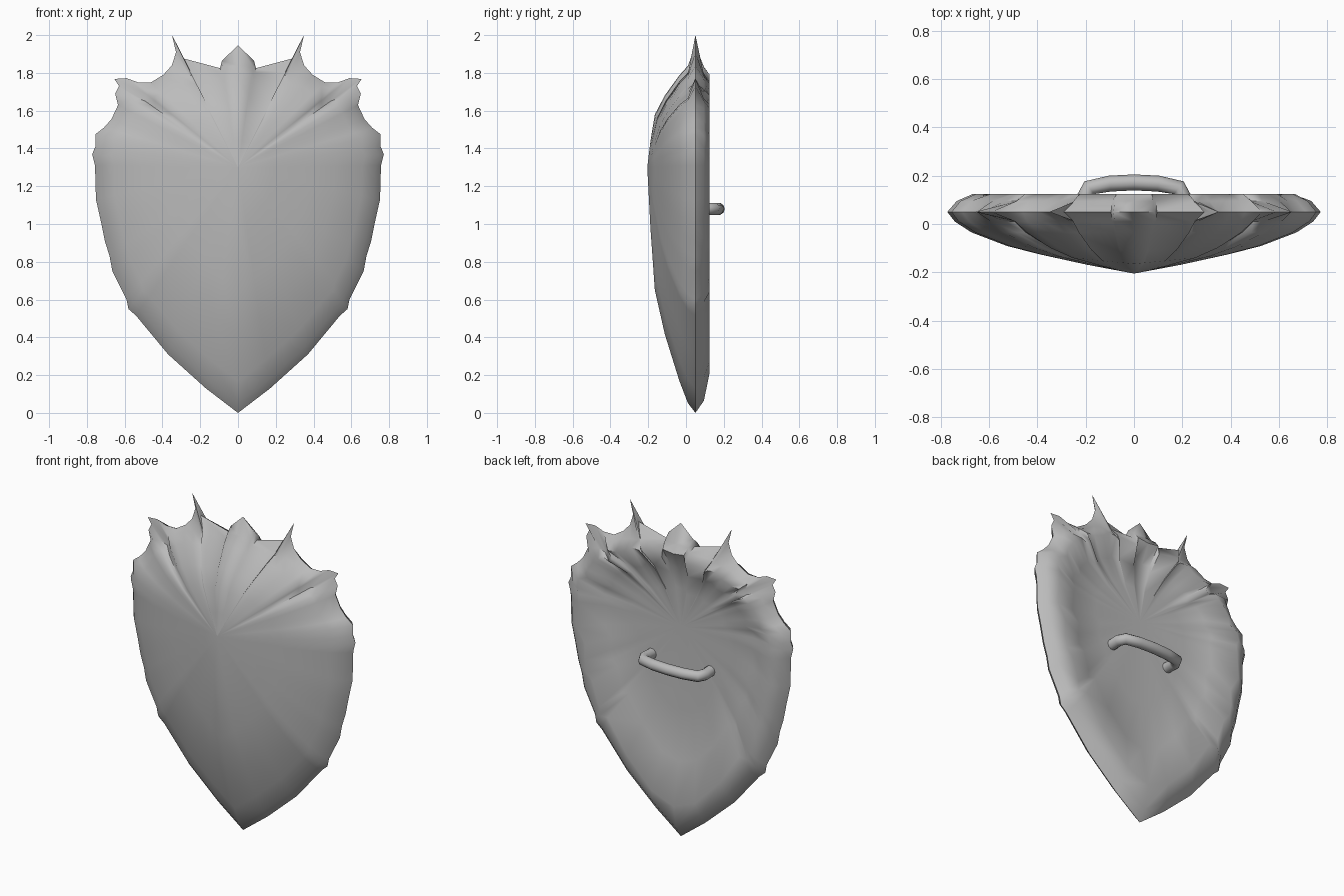
import bpy, bmesh, math

cube = bpy.data.objects.get("Cube")
if cube:
    bpy.data.objects.remove(cube)

metal = bpy.data.materials.new("grey_metal")
metal.use_nodes = True
GREY = (0.5, 0.5, 0.5, 1)
metal.diffuse_color = GREY
metal.node_tree.nodes["Principled BSDF"].inputs["Base Color"].default_value = GREY

# Left half of the rim, from the top spike down to the bottom tip (x, z)
HALF = [(0, 1.945), (.085, 1.865), (.095, 1.825), (.29, 1.877), (.315, 1.935),
        (.35, 2), (.328, 1.91), (.35, 1.84), (.395, 1.79), (.46, 1.75), (.53, 1.75),
        (.59, 1.772), (.655, 1.768), (.63, 1.73), (.65, 1.69), (.635, 1.63),
        (.67, 1.555), (.71, 1.51), (.755, 1.475), (.755, 1.41), (.772, 1.37),
        (.757, 1.31), (.752, 1.13), (.725, 1.01), (.705, .91), (.68, .83),
        (.665, .75), (.59, .6), (.58, .55), (.54, .515), (.37, .31), (.17, .13), (0, 0)]
OUTLINE = HALF + [(-x, z) for x, z in HALF[-2:0:-1]]
MID = 1.3     # height of the boss
RIM_Y = .05

def base(x, z):
    """Pull spikes back to the plain shield edge."""
    if z > MID:
        k = min(1, (.56 - .45 * x * x) / (z - MID))
        return x * k, MID + (z - MID) * k
    return x, z

# Rings of the front and hollow back: (scale, depth, slope away from the ridge)
FRONT = [(.96, .01, 0), (.87, -.035, 0), (.68, -.112, .04), (.5, -.165, .1), (.25, -.188, .1)]
BACK = [(.95, .095, 0), (.86, .125, 0), (.66, .07, 0), (.42, .05, 0)]

bm = bmesh.new()
rim = [bm.verts.new((x, RIM_Y, z)) for x, z in OUTLINE]
n = len(rim)

def skin(rings, centre_y, wobble):
    previous = rim
    for t, y, slope in rings:
        ring = []
        for i, point in enumerate(OUTLINE):
            x, z = base(*point)
            lump = wobble * math.sin(2.1 * min(i, n - i)) if t < .9 else 0
            s = t + lump
            ring.append(bm.verts.new((x * s, y + slope * abs(x * s), MID + (z - MID) * s)))
        for i in range(n):
            j = (i + 1) % n
            bm.faces.new((previous[i], previous[j], ring[j], ring[i]))
        previous = ring
    centre = bm.verts.new((0, centre_y, MID))
    for i in range(n):
        bm.faces.new((previous[i], previous[(i + 1) % n], centre))

skin(FRONT, -.205, 0)
skin(BACK, .05, .025)
bmesh.ops.recalc_face_normals(bm, faces=bm.faces)
mesh = bpy.data.meshes.new("shield_body")
bm.to_mesh(mesh)
bm.free()
body = bpy.data.objects.new("shield_body", mesh)
bpy.context.collection.objects.link(body)
mesh.materials.append(metal)
bpy.context.view_layer.objects.active = body
body.select_set(True)
bpy.ops.object.shade_smooth_by_angle(angle=math.radians(60))
body.select_set(False)

# Curved grip on the back
curve = bpy.data.curves.new("grip", "CURVE")
curve.dimensions = "3D"
curve.bevel_depth = .033
curve.bevel_resolution = 3
grip_half = [(.2, .03), (.205, .11), (.185, .15), (.1, .167)]
path = [(-x, y) for x, y in grip_half] + [(0, .172)] + grip_half[::-1]
spline = curve.splines.new("POLY")
spline.points.add(len(path) - 1)
for p, (x, y) in zip(spline.points, path):
    p.co = (x, y, 1.08, 1)
spline.use_smooth = True
curve.materials.append(metal)
bpy.context.collection.objects.link(bpy.data.objects.new("grip", curve))
